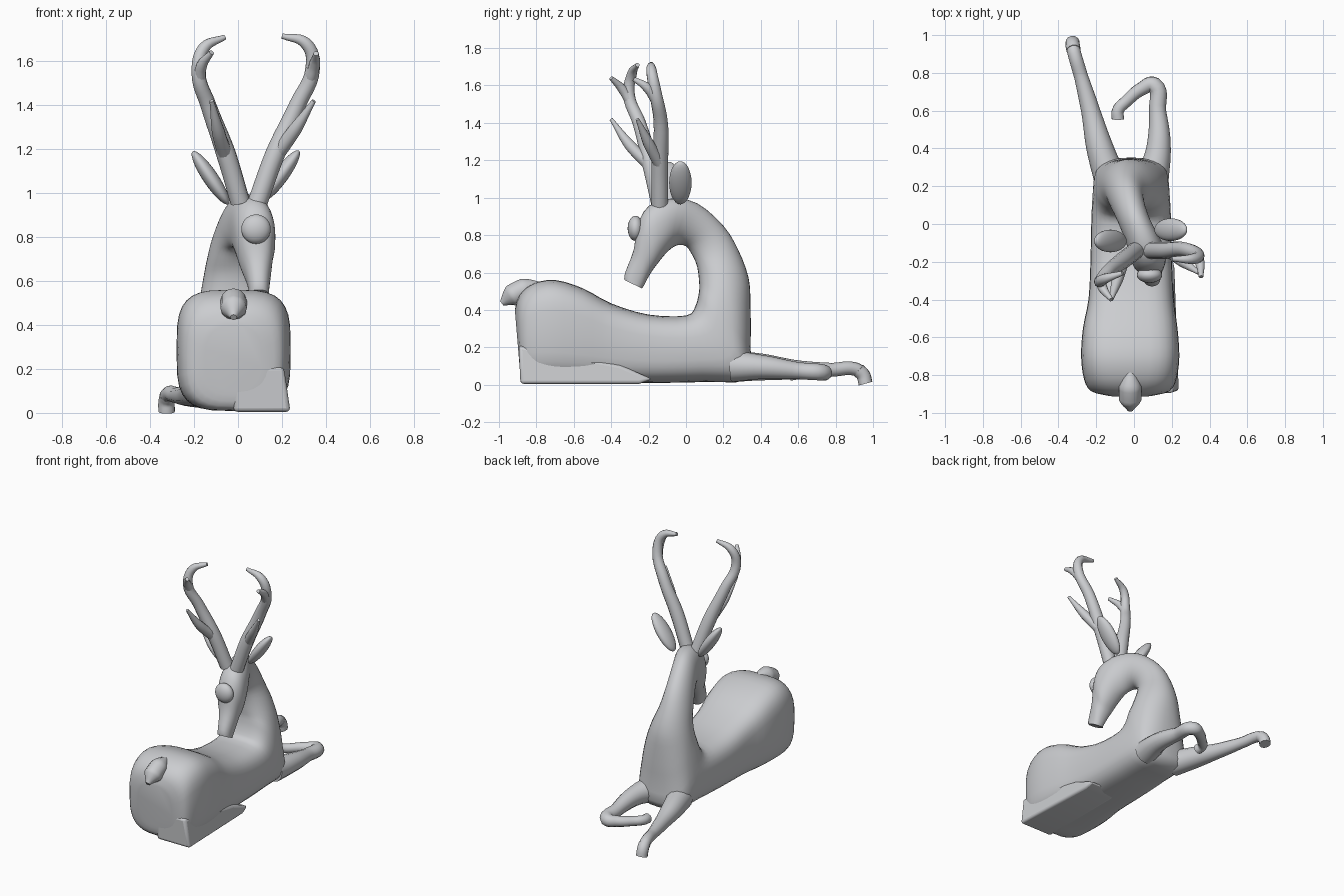
import bpy, bmesh, math
from mathutils import Vector, Matrix

cube = bpy.data.objects.get("Cube")
if cube:
    bpy.data.objects.remove(cube, do_unlink=True)

grey = bpy.data.materials.new("plain_grey")
grey.use_nodes = True
grey.diffuse_color = (0.6, 0.61, 0.63, 1)
grey.node_tree.nodes["Principled BSDF"].inputs["Base Color"].default_value = grey.diffuse_color


def finish(obj, angle=50):
    obj.data.materials.clear()
    obj.data.materials.append(grey)
    bpy.ops.object.select_all(action='DESELECT')
    obj.select_set(True)
    bpy.context.view_layer.objects.active = obj
    bpy.ops.object.shade_smooth_by_angle(angle=math.radians(angle))
    return obj


def add_mesh(name, bm):
    bmesh.ops.recalc_face_normals(bm, faces=bm.faces)
    mesh = bpy.data.meshes.new(name)
    bm.to_mesh(mesh)
    bm.free()
    obj = bpy.data.objects.new(name, mesh)
    bpy.context.collection.objects.link(obj)
    return obj


def spline(rows, steps):
    """Smooth interpolation through rows of numbers."""
    out = []
    for i in range(len(rows) - 1):
        a, b, c, d = (rows[max(0, min(len(rows) - 1, i + k))] for k in (-1, 0, 1, 2))
        for s in range(steps):
            t = s / steps
            out.append([q + t / 2 * (r - p + t * (2*p - 5*q + 4*r - u + t * (3*(q - r) + u - p)))
                        for p, q, r, u in zip(a, b, c, d)])
    return out + [list(rows[-1])]


def loft(name, rows, sides=32, steps=3):
    """Rows: inner y, z, outer y, z, centre x, half width, roundness."""
    bm = bmesh.new()
    rings = []
    for yi, zi, yo, zo, cx, hw, n in spline(rows, steps):
        ring = []
        for k in range(sides):
            a = math.tau * k / sides
            u = math.copysign(abs(math.cos(a)) ** (2 / n), math.cos(a))
            v = math.copysign(abs(math.sin(a)) ** (2 / n), math.sin(a))
            f = (1 - v) / 2
            ring.append(bm.verts.new((cx + hw * u, yi + (yo - yi) * f, zi + (zo - zi) * f)))
        rings.append(ring)
    for r, s in zip(rings, rings[1:]):
        for k in range(sides):
            j = (k + 1) % sides
            bm.faces.new((r[k], r[j], s[j], s[k]))
    bm.faces.new(rings[0])
    bm.faces.new(rings[-1])
    return finish(add_mesh(name, bm))


def tube(name, points, bevel=1.0):
    """Points: x, y, z, radius."""
    curve = bpy.data.curves.new(name, 'CURVE')
    curve.dimensions = '3D'
    curve.bevel_depth = bevel
    curve.bevel_resolution = 4
    curve.resolution_u = 6
    curve.use_fill_caps = True
    sp = curve.splines.new('BEZIER')
    sp.bezier_points.add(len(points) - 1)
    for p, (x, y, z, r) in zip(sp.bezier_points, points):
        p.co, p.radius = (x, y, z), r
        p.handle_left_type = p.handle_right_type = 'AUTO'
    obj = bpy.data.objects.new(name, curve)
    bpy.context.collection.objects.link(obj)
    bpy.ops.object.select_all(action='DESELECT')
    obj.select_set(True)
    bpy.context.view_layer.objects.active = obj
    bpy.ops.object.convert(target='MESH')
    return finish(bpy.context.object)


def ellipsoid(name, centre, size, tilt=0.0):
    bm = bmesh.new()
    m = Matrix.Translation(centre) @ Matrix.Rotation(tilt, 4, 'Y') @ Matrix.Diagonal((*size, 1))
    bmesh.ops.create_uvsphere(bm, u_segments=24, v_segments=14, radius=1, matrix=m)
    return finish(add_mesh(name, bm))


# Rump, belly, chest, neck and head in one sweep
loft("body_neck_and_head", [
    (-.915, .40, -.89, .1, -.02, .13, 2.5),
    (-.89, .48, -.875, .03, -.02, .21, 3),
    (-.82, .54, -.82, .01, -.02, .245, 3.4),
    (-.7, .56, -.7, .01, -.02, .26, 3.6),
    (-.55, .515, -.55, .01, -.02, .25, 3.6),
    (-.4, .435, -.38, .01, -.015, .225, 3.4),
    (-.2, .375, -.15, .01, -.015, .215, 3.2),
    (0, .37, .1, .015, -.015, .21, 3),
    (.05, .42, .33, .03, -.015, .2, 3),
    (.07, .5, .345, .2, -.015, .185, 2.6),
    (.07, .55, .345, .42, -.02, .16, 2.2),
    (.06, .63, .335, .57, -.03, .13, 2),
    (.035, .69, .28, .72, -.04, .1, 2),
    (0, .74, .2, .85, -.03, .085, 2),
    (-.05, .745, .06, .97, .005, .085, 2),
    (-.1, .71, -.08, .995, .05, .095, 2.2),
    (-.15, .65, -.2, .955, .075, .095, 2.3),
    (-.18, .61, -.26, .85, .08, .08, 2.3),
    (-.21, .56, -.28, .72, .09, .06, 2.3),
    (-.225, .53, -.325, .6, .095, .047, 2.3),
    (-.235, .515, -.33, .56, .095, .045, 2.3)])

# Folded hind leg: side profile extruded across the left half
bm = bmesh.new()
profile = [(-.885, .005), (-.895, .21), (-.6, .155), (-.35, .105), (-.18, .03), (-.25, .005)]
left = [bm.verts.new((-.02, y, z)) for y, z in profile]
face = bm.faces.new(left)
side = bmesh.ops.extrude_face_region(bm, geom=[face])["geom"]
for v in side:
    if isinstance(v, bmesh.types.BMVert):
        v.co.x = .24 - .15 * v.co.z - .06 * max(0, v.co.y + .6)
hind_leg = add_mesh("folded_hind_leg", bm)
bev = hind_leg.modifiers.new("soft_edges", 'BEVEL')
bev.width, bev.segments = .018, 3
finish(hind_leg)

# Short drooping tail
tube("tail", [(-.02, -.77, .53, .02), (-.02, -.86, .51, .06),
              (-.02, -.93, .475, .06), (-.02, -.985, .435, .015)])

# Front legs: one stretched out, one folded under
tube("right_front_leg", [(-.13, .25, .1, .085), (-.18, .4, .095, .072), (-.23, .6, .08, .05),
                         (-.28, .78, .08, .037), (-.315, .9, .085, .036), (-.325, .94, .065, .036)])
tube("right_front_hoof", [(-.32, .92, .08, .038), (-.325, .948, .05, .038), (-.325, .96, .006, .038)])
tube("left_front_leg", [(.1, .25, .1, .085), (.13, .4, .095, .065), (.125, .6, .075, .045),
                        (.105, .735, .065, .044), (.04, .715, .062, .036), (-.04, .65, .06, .032),
                        (-.085, .6, .06, .032), (-.085, .555, .055, .034)])

# Antlers: a main beam with two tines on each side
tube("left_antler_beam", [(.09, -.14, .96, .045), (.17, -.14, 1.18, .045), (.27, -.135, 1.4, .038),
                          (.34, -.165, 1.57, .033), (.31, -.185, 1.68, .028), (.2, -.185, 1.715, .012)])
tube("left_antler_low_tine", [(.18, -.14, 1.18, .034), (.26, -.2, 1.29, .03), (.345, -.26, 1.42, .01)])
tube("left_antler_high_tine", [(.33, -.16, 1.52, .028), (.35, -.21, 1.59, .025), (.355, -.28, 1.635, .012)])
tube("right_antler_beam", [(.01, -.14, .96, .045), (-.055, -.19, 1.18, .045), (-.135, -.25, 1.4, .036),
                           (-.18, -.305, 1.55, .032), (-.155, -.29, 1.66, .027), (-.06, -.26, 1.71, .012)])
tube("right_antler_low_tine", [(-.06, -.2, 1.18, .034), (-.09, -.3, 1.28, .03), (-.12, -.4, 1.42, .01)])
tube("right_antler_high_tine", [(-.175, -.29, 1.5, .028), (-.165, -.34, 1.58, .025), (-.12, -.4, 1.64, .012)])

# Leaf-shaped ears and the round boss on the brow
ellipsoid("left_ear", (.195, -.03, 1.08), (.035, .06, .14), math.radians(36))
ellipsoid("right_ear", (-.125, -.09, 1.07), (.035, .06, .145), math.radians(-34))
ellipsoid("brow_boss", (.082, -.27, .836), (.067, .042, .067))
